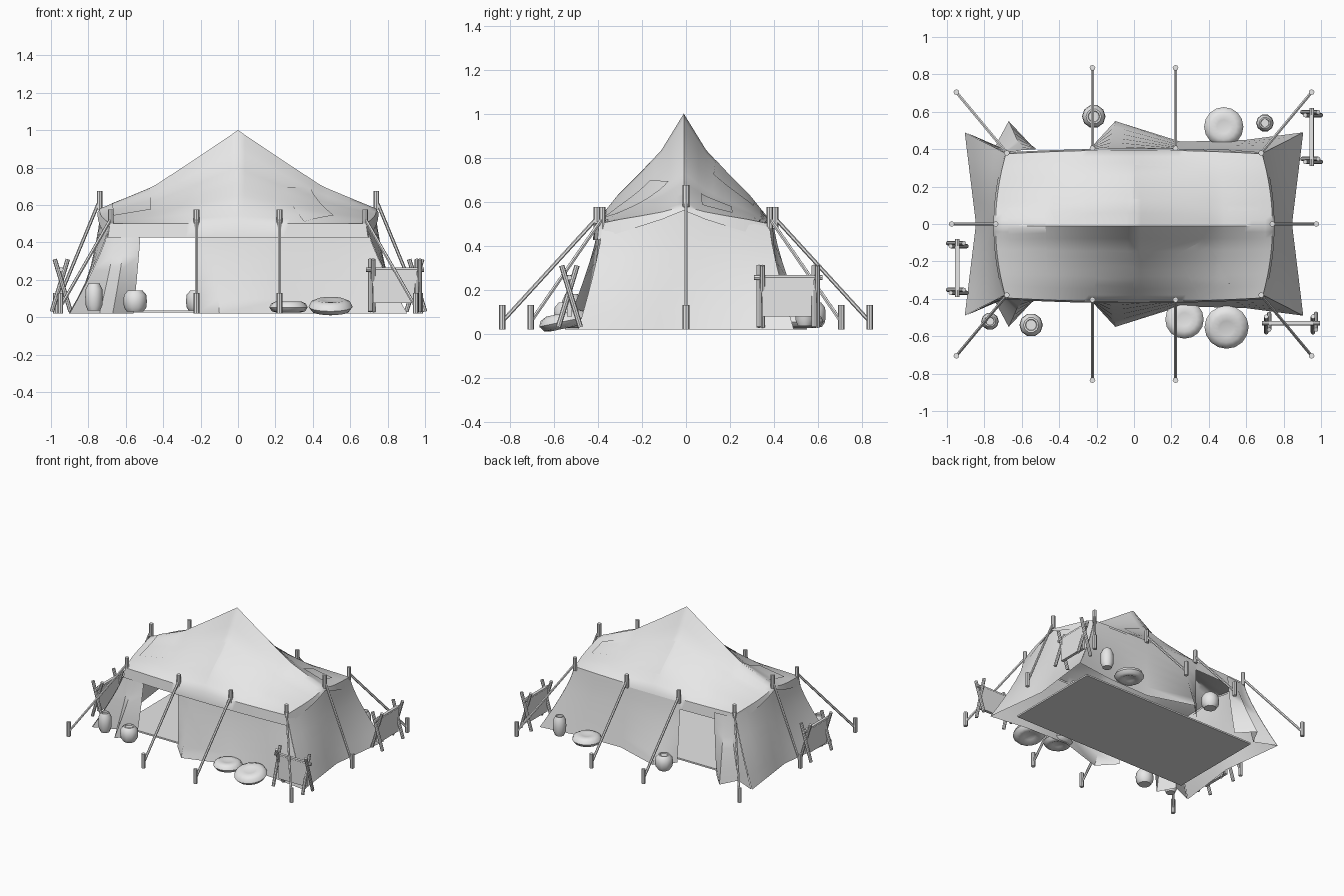
import bpy, bmesh, math
from mathutils import Vector, Matrix

cube = bpy.data.objects.get("Cube")
if cube:
    bpy.data.objects.remove(cube)

grey = bpy.data.materials.new("plain_grey")
grey.use_nodes = True
grey.diffuse_color = (0.8, 0.8, 0.8, 1)
grey.node_tree.nodes["Principled BSDF"].inputs["Base Color"].default_value = (0.8, 0.8, 0.8, 1)


def finish(name, bm, angle=40, recalc=True):
    if recalc:
        bmesh.ops.recalc_face_normals(bm, faces=bm.faces[:])
    mesh = bpy.data.meshes.new(name)
    bm.to_mesh(mesh)
    bm.free()
    obj = bpy.data.objects.new(name, mesh)
    bpy.context.collection.objects.link(obj)
    mesh.materials.append(grey)
    bpy.ops.object.select_all(action='DESELECT')
    obj.select_set(True)
    bpy.context.view_layer.objects.active = obj
    bpy.ops.object.shade_smooth_by_angle(angle=math.radians(angle))
    return obj


def add_rod(bm, a, b, radius, sides=8):
    a, b = Vector(a), Vector(b)
    d = b - a
    turn = d.to_track_quat('Z', 'Y').to_matrix().to_4x4()
    bmesh.ops.create_cone(bm, cap_ends=True, segments=sides, radius1=radius, radius2=radius,
                          depth=d.length, matrix=Matrix.Translation((a + b) / 2) @ turn)


def sheet(bm, rows):
    """Join rows of points into a quad sheet."""
    grid = [[bm.verts.new(p) for p in row] for row in rows]
    for r, q in zip(grid, grid[1:]):
        for i in range(len(r) - 1):
            bm.faces.new((r[i], r[i + 1], q[i + 1], q[i]))
    return grid


def ramp(knots, u):
    for (a, p), (b, q) in zip(knots, knots[1:]):
        if u <= b:
            return p + (q - p) * (u - a) / (b - a)
    return knots[-1][1]


# Roof shape: a ridge with one peak, sagging to the eaves
RIDGE = [(0, 1.0), (0.3, 0.85), (0.61, 0.7), (1, 0.58)]
SAG = [(0, 1), (0.25, 0.67), (0.5, 0.45), (0.75, 0.25), (1, 0)]
EAVE, MID_Y = 0.5, -0.01


def roof_z(s, t):
    return EAVE + (ramp(RIDGE, abs(s)) - EAVE) * ramp(SAG, abs(t))


def roof_point(s, t):
    return Vector((s * (0.74 - 0.055 * t * t), MID_Y + t * (0.405 - 0.02 * s * s), roof_z(s, t)))


def roof_over(x, y, lift):
    t = (y - MID_Y) / 0.4
    return Vector((x, y, roof_z(x / (0.74 - 0.055 * t * t), t) + lift))


bm = bmesh.new()
N, M = 40, 24
sheet(bm, [[roof_point(-1 + 2 * i / N, -1 + 2 * j / M) for i in range(N + 1)] for j in range(M + 1)])
rim = [e for e in bm.edges if e.is_boundary]
skirt = bmesh.ops.extrude_edge_only(bm, edges=rim)["geom"]
for v in [g for g in skirt if isinstance(g, bmesh.types.BMVert)]:
    side = min(1, abs(v.co.y - MID_Y) / 0.38)
    v.co.z -= 0.02 + 0.055 * side
    v.co.x *= 1.015
    v.co.y *= 1.02
finish("roof", bm, 45)

# Long walls with a doorway and pulled-out flaps, same on both sides
# each entry: bottom x, bottom y, top x, top y
LEFT_OF_DOOR = [(-0.9, 0.49, -0.69, 0.38), (-0.74, 0.42, -0.65, 0.385),
                (-0.67, 0.55, -0.6, 0.395), (-0.56, 0.43, -0.52, 0.4)]
RIGHT_OF_DOOR = [(-0.22, 0.42, -0.23, 0.4), (-0.1, 0.55, -0.12, 0.4),
                 (0.25, 0.44, 0.22, 0.4), (0.6, 0.45, 0.5, 0.395), (0.905, 0.49, 0.69, 0.38)]
BASE, ROWS = 0.02, 6


def wall_rows(points, top_z):
    rows = []
    for k in range(ROWS + 1):
        h = k / ROWS
        w = 1 - (1 - h) ** 1.25
        rows.append([(bx + (tx - bx) * w, by + (ty - by) * w, BASE + (z - BASE) * h)
                     for (bx, by, tx, ty), z in zip(points, top_z)])
    return rows


for side, label in ((-1, "front"), (1, "back")):
    bm = bmesh.new()
    for part in (LEFT_OF_DOOR, RIGHT_OF_DOOR):
        pts = [(a, side * b, c, side * d) for a, b, c, d in part]
        sheet(bm, wall_rows(pts, [0.48] * len(pts)))
    finish(label + "_wall", bm, 50)

# End walls, waisted in the middle
for side, label in ((-1, "right"), (1, "left")):
    bm = bmesh.new()
    pts, tops = [], []
    for i in range(9):
        t = -1 + i / 4
        pts.append((side * (0.845 + 0.06 * abs(t)), 0.49 * t, side * (0.735 - 0.045 * t * t), 0.38 * t))
        tops.append(roof_z(1, t) - 0.015)
    sheet(bm, wall_rows(pts, tops))
    finish(label + "_end_wall", bm, 40)

# Ground sheet
bm = bmesh.new()
bmesh.ops.create_cube(bm, size=1, matrix=Matrix.Translation((0, 0, 0.03)) @ Matrix.Diagonal((1.5, 0.76, 0.012, 1)))
finish("ground_sheet", bm)

# Sewn patches lying on the roof: centre x, y, width, depth, turn in degrees
PATCHES = [(-0.1, -0.26, 0.2, 0.22, -4), (0.37, -0.24, 0.18, 0.27, 28), (-0.57, -0.08, 0.2, 0.34, 2),
           (-0.38, 0.14, 0.18, 0.2, 24), (0.1, 0.22, 0.2, 0.18, -3), (0.58, 0.14, 0.16, 0.14, 2)]
for cx, cy, w, d, deg in PATCHES:
    bm = bmesh.new()
    turn = Matrix.Rotation(math.radians(deg), 2)
    rows = []
    for j in range(13):
        line = []
        for i in range(13):
            p = turn @ Vector(((i / 12 - 0.5) * w, (j / 12 - 0.5) * d))
            line.append(roof_over(cx + p.x, cy + p.y, 0.006))
        rows.append(line)
    sheet(bm, rows)
    finish("roof_patch", bm, 45, recalc=False)

# Guy ropes with a peg at the eave and a stake in the ground
guys = []
for sx in (-1, 1):
    guys.append(((sx * 0.74, 0, 0.575), (sx * 0.975, 0, 0.02)))
    for sy in (-1, 1):
        guys.append(((sx * 0.68, sy * 0.38, 0.475), (sx * 0.95, sy * 0.705, 0.02)))
        guys.append(((sx * 0.222, sy * 0.405, 0.475), (sx * 0.222, sy * 0.835, 0.02)))
up = Vector((0, 0, 0.1))
for top, foot in guys:
    top, foot = Vector(top), Vector(foot)
    bm = bmesh.new()
    add_rod(bm, top, top + up, 0.015)
    add_rod(bm, foot, foot + up * 1.1, 0.015)
    finish("peg_and_stake", bm)
    bm = bmesh.new()
    add_rod(bm, top + up * 0.5, foot + up * 0.35, 0.009, 6)
    finish("guy_rope", bm)

# Drying racks: crossed legs, a bar and a hanging hide
for x, y, deg in ((0.84, -0.53, 0), (0.95, 0.465, 90), (-0.945, -0.235, 90)):
    bm = bmesh.new()
    for lx in (-0.125, 0.125):
        for s in (-1, 1):
            add_rod(bm, (lx + s * 0.008, s * 0.05, 0.03), (lx + s * 0.008, -s * 0.035, 0.31), 0.012)
    add_rod(bm, (-0.155, 0, 0.255), (0.155, 0, 0.255), 0.012)
    place = Matrix.Translation((x, y, 0)) @ Matrix.Rotation(math.radians(deg), 4, 'Z')
    bm.transform(place)
    finish("rack_frame", bm)
    bm = bmesh.new()
    bmesh.ops.create_cube(bm, size=1, matrix=place @ Matrix.Translation((0, 0, 0.172))
                          @ Matrix.Diagonal((0.235, 0.022, 0.19, 1)))
    finish("rack_hide", bm)


# Turned goods: profile is radius and height, as shares of full size
def lathe(name, profile, x, y, z, radius, height, sides, tilt=0):
    bm = bmesh.new()
    rows = [[(r * math.cos(a), r * math.sin(a), h) for a in
             [math.tau * i / sides for i in range(sides + 1)]]
            for r, h in [(p * radius, q * height) for p, q in profile]]
    sheet(bm, rows)
    bmesh.ops.remove_doubles(bm, verts=bm.verts[:], dist=0.0005)
    bm.transform(Matrix.Translation((x, y, z)) @ Matrix.Rotation(math.radians(tilt), 4, 'X'))
    finish(name, bm, 50)


JAR = [(0, 0), (0.7, 0), (0.95, 0.2), (1, 0.5), (0.95, 0.8), (0.7, 0.96), (0.65, 1), (0.5, 1), (0.45, 0.93), (0, 0.93)]
SACK = [(0, 0.3), (0.35, 0.2), (0.6, 0), (0.85, 0.1), (1, 0.45), (0.9, 0.8), (0.65, 1), (0.35, 0.95), (0, 0.85)]
for x, y in ((-0.77, -0.52), (0.7, 0.54)):
    lathe("barrel", JAR, x, y, 0.035, 0.047, 0.145, 10)
for x, y in ((-0.55, -0.54), (-0.215, 0.575)):
    lathe("pot", JAR, x, y, 0.03, 0.063, 0.112, 10)
for x, y, z, r, h, tilt in ((0.27, -0.51, 0.025, 0.103, 0.06, 0), (0.495, -0.545, 0.025, 0.118, 0.07, 12),
                            (0.48, 0.52, 0.025, 0.105, 0.065, 0)):
    lathe("sack", SACK, x, y, z, r, h, 16, tilt)
